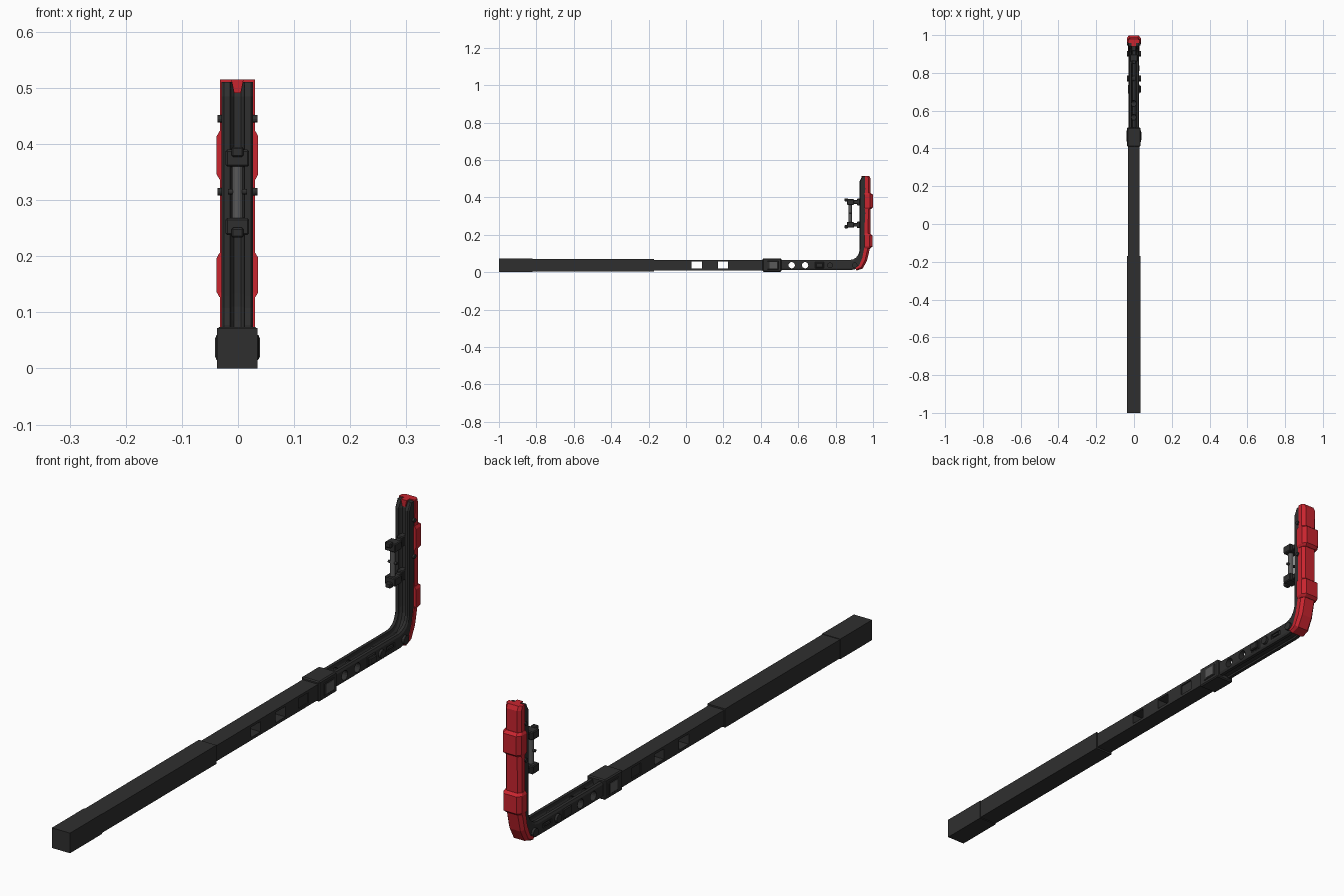
import bpy, bmesh, math
from mathutils import Matrix, Vector

if "Cube" in bpy.data.objects:
    bpy.data.objects.remove(bpy.data.objects["Cube"])

CX = -0.001


def material(name, rgb):
    m = bpy.data.materials.new(name)
    m.diffuse_color = (*rgb, 1)
    m.use_nodes = True
    m.node_tree.nodes["Principled BSDF"].inputs["Base Color"].default_value = m.diffuse_color
    return m


DARK = material("dark", (0.028, 0.028, 0.028))
GREY = material("grey", (0.10, 0.10, 0.10))
RED = material("red", (0.58, 0.018, 0.028))


def finish(name, bm, mat):
    bmesh.ops.recalc_face_normals(bm, faces=bm.faces)
    me = bpy.data.meshes.new(name)
    bm.to_mesh(me)
    bm.free()
    ob = bpy.data.objects.new(name, me)
    bpy.context.collection.objects.link(ob)
    if mat:
        me.materials.append(mat)
    return ob


def box(name, x, y, z, mat=DARK, bevel=0):
    bm = bmesh.new()
    lo, hi = Vector((x[0], y[0], z[0])), Vector((x[1], y[1], z[1]))
    bmesh.ops.create_cube(bm, size=1, matrix=Matrix.Translation((lo + hi) / 2) @ Matrix.Diagonal((*(hi - lo), 1)))
    if bevel:
        bmesh.ops.bevel(bm, geom=bm.edges[:], offset=bevel, segments=1, affect='EDGES')
    return finish(name, bm, mat)


def rod(name, centre, r, length, axis='X', mat=DARK, sides=12):
    bm = bmesh.new()
    rot = Matrix.Rotation(math.pi / 2, 4, 'Y') if axis == 'X' else Matrix()
    bmesh.ops.create_cone(bm, cap_ends=True, segments=sides, radius1=r, radius2=r, depth=length,
                          matrix=Matrix.Translation(centre) @ rot)
    return finish(name, bm, mat)


def sweep(name, stations, section, mat):
    """stations: inner and outer (y, z) pairs; section: (x, t), t runs inner to outer."""
    bm = bmesh.new()
    rings = []
    for (iy, iz), (oy, oz) in stations:
        rings.append([bm.verts.new((CX + x, iy + (oy - iy) * t, iz + (oz - iz) * t)) for x, t in section])
    n = len(section)
    for a, b in zip(rings, rings[1:]):
        for i in range(n):
            bm.faces.new((a[i], a[(i + 1) % n], b[(i + 1) % n], b[i]))
    bm.faces.new(rings[0])
    bm.faces.new(rings[-1])
    return finish(name, bm, mat)


def mirror_section(half):
    return half + [(-x, t) for x, t in reversed(half)]


def cut(ob, cutters):
    for c in cutters:
        c.hide_render = True
        m = ob.modifiers.new("cut", 'BOOLEAN')
        m.object = c
        m.solver = 'EXACT'
        bpy.context.view_layer.objects.active = ob
        bpy.ops.object.modifier_apply(modifier=m.name)
        bpy.data.objects.remove(c)


def wide(w):
    return (CX - w, CX + w)


# Receiver sleeve with a slightly larger end section
box("sleeve", wide(0.035), (-0.83, -0.17), (0.003, 0.070))
box("sleeve_end", wide(0.036), (-1.0, -0.82), (0, 0.072))

# Inner tube with square openings through the sides
tube = box("inner_tube", wide(0.031), (-0.18, 0.42), (0.009, 0.065))
cut(tube, [box("cutter", (-0.1, 0.1), (y, y + 0.055), (0.019, 0.056), None) for y in (0.03, 0.17)]
    + [box("cutter", (s - 0.01, s + 0.01), (0.30, 0.355), (0.019, 0.056), None) for s in (-0.038, 0.036)])

# Collar with side windows
box("collar", wide(0.036), (0.41, 0.51), (0.002, 0.074), bevel=0.004)
for s in (-1, 1):
    box("collar_frame", sorted((CX + s * 0.033, CX + s * 0.0385)), (0.435, 0.495), (0.015, 0.060), bevel=0.002)
    box("collar_window", sorted((CX + s * 0.034, CX + s * 0.040)), (0.446, 0.486), (0.020, 0.055), GREY)

# L-shaped arm: grooved channel swept around the corner
arm_path = [((0.50, 0.065), (0.50, 0.012)), ((0.875, 0.065), (0.885, 0.012))]
outer = [(0.915, 0.018), (0.938, 0.038), (0.952, 0.075), (0.960, 0.115)]
for a, o in zip((20, 40, 60, 80), outer):
    t = math.radians(a)
    arm_path.append(((0.875 + 0.052 * math.sin(t), 0.117 - 0.052 * math.cos(t)), o))
arm_path += [((0.927, 0.13), (0.963, 0.14)), ((0.927, 0.485), (0.963, 0.485)), ((0.942, 0.511), (0.963, 0.511))]
arm_section = mirror_section([(0.006, 0.40), (0.011, 0.22), (0.013, 0.0), (0.024, 0.0), (0.028, 0.14),
                              (0.028, 0.86), (0.024, 1.0), (0.012, 1.0), (0.010, 0.90)])
arm = sweep("arm", arm_path, arm_section, DARK)
cut(arm, [rod("cutter", (0, y, 0.037), 0.017, 0.2, mat=None, sides=16) for y in (0.565, 0.637)]
    + [box("cutter", (s - 0.01, s + 0.01), (0.80, 0.85), (0.029, 0.047), None) for s in (-0.035, 0.033)])

# Fittings on the sides of the lower arm
for s in (-1, 1):
    box("side_plate", sorted((CX + s * 0.02, CX + s * 0.031)), (0.69, 0.738), (0.020, 0.055), bevel=0.003)
    box("slot_bar", sorted((CX + s * 0.02, CX + s * 0.029)), (0.81, 0.84), (0.034, 0.042))
box("latch", (0.02, 0.038), (0.695, 0.732), (0.024, 0.050), bevel=0.003)
for y in (0.77, 0.902):
    rod("pivot_pin", (CX, y, 0.037), 0.015, 0.074)

# Red back cover
red_path = [((0.905, 0.022), (0.912, 0.009)), ((0.925, 0.035), (0.945, 0.020)), ((0.942, 0.075), (0.968, 0.062)),
            ((0.955, 0.14), (0.985, 0.135)), ((0.957, 0.50), (0.987, 0.50)), ((0.957, 0.515), (0.980, 0.515))]
red_section = mirror_section([(0.031, 0.0), (0.031, 0.62), (0.021, 1.0)])
sweep("back_cover", red_path, red_section, RED)

# Widened red grip pads, tapered at both ends
pad_section = mirror_section([(1.0, 0.0), (1.0, 0.65), (0.70, 1.0)])
for z0, z1, lean in ((0.337, 0.423, 0.0), (0.127, 0.206, 0.003)):
    bm = bmesh.new()
    rings = []
    for z, w, d in ((z0, 0.032, 0.988), (z0 + 0.009, 0.037, 0.999), (z1 - 0.009, 0.037, 0.999), (z1, 0.032, 0.988)):
        rings.append([bm.verts.new((CX + x * w, 0.954 + (d - lean - 0.954) * t, z)) for x, t in pad_section])
    for a, b in zip(rings, rings[1:]):
        for i in range(6):
            bm.faces.new((a[i], a[(i + 1) % 6], b[(i + 1) % 6], b[i]))
    bm.faces.new(rings[0])
    bm.faces.new(rings[-1])
    finish("grip_pad", bm, RED)

# Red wedge closing the top of the groove
bm = bmesh.new()
wedge = [(-0.011, 0.515), (0.011, 0.515), (0.006, 0.491), (-0.006, 0.491)]
face = bm.faces.new([bm.verts.new((CX + x, 0.939, z)) for x, z in wedge])
ext = bmesh.ops.extrude_face_region(bm, geom=[face])
bmesh.ops.translate(bm, vec=(0, 0.025, 0), verts=[v for v in ext["geom"] if isinstance(v, bmesh.types.BMVert)])
finish("top_wedge", bm, RED)

# Cross pins through the upright
for z in (0.315, 0.445):
    rod("cross_pin", (CX, 0.953, z), 0.007, 0.071)

# Handle: two clamps on arms with a grip rod between
for z, s in ((0.375, 1), (0.253, -1)):
    box("handle_arm", wide(0.010), (0.87, 0.945), (z - 0.010, z + 0.010), bevel=0.002)
    box("handle_foot", wide(0.012), (0.915, 0.945), (z - 0.018, z + 0.018), bevel=0.003)
    box("handle_clamp", wide(0.021), (0.860, 0.898), (z - 0.015, z + 0.015), bevel=0.003)
    box("clamp_lip", wide(0.011), (0.848, 0.866), sorted((z + s * 0.002, z + s * 0.020)), bevel=0.003)
rod("handle_grip", (CX, 0.877, 0.314), 0.0095, 0.13, 'Z', GREY)
rod("grip_pin", (CX, 0.877, 0.315), 0.005, 0.034)
